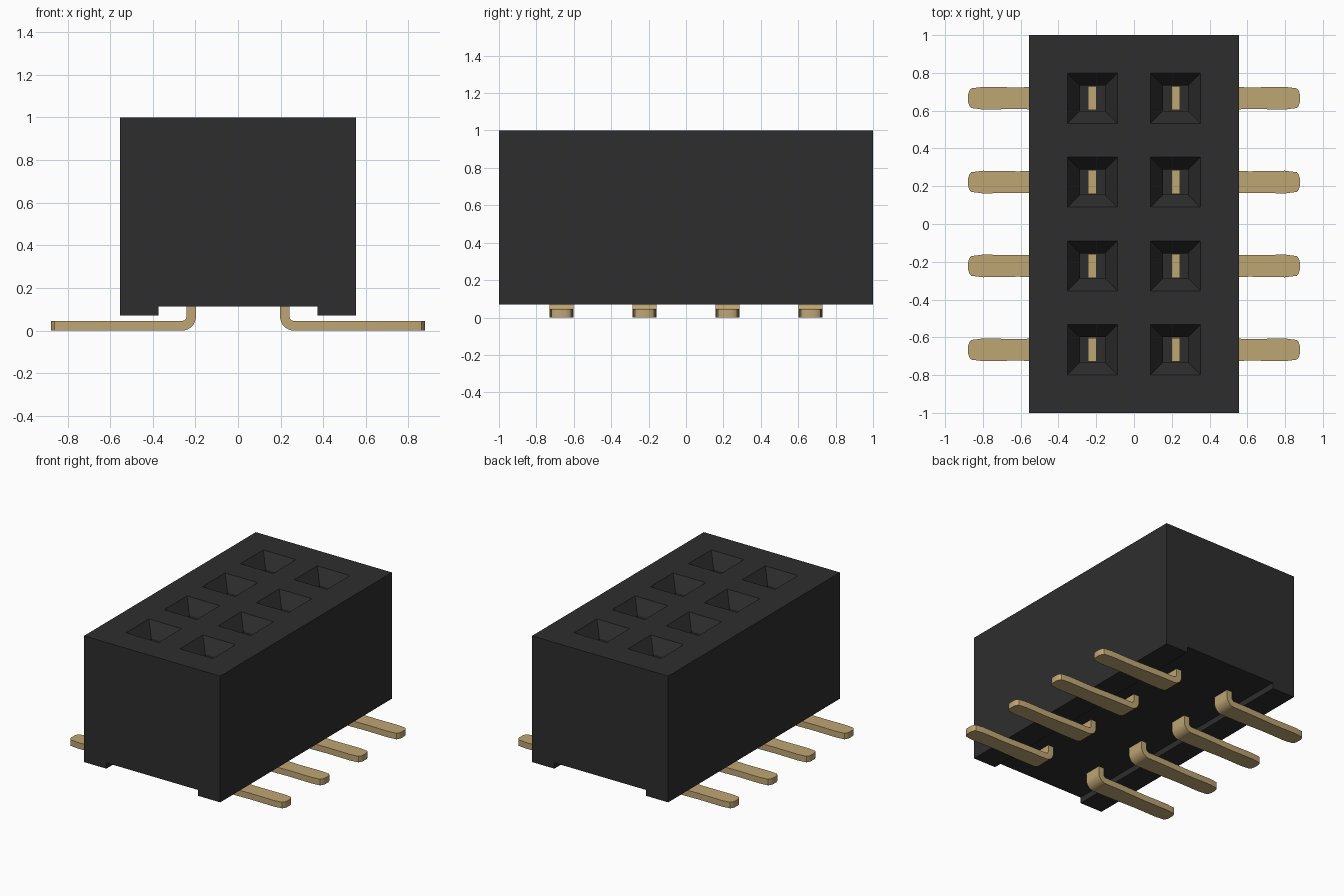
import bpy, bmesh, math

cube = bpy.data.objects.get("Cube")
if cube:
    bpy.data.objects.remove(cube, do_unlink=True)


def material(name, rgb, roughness):
    m = bpy.data.materials.new(name)
    m.use_nodes = True
    bsdf = m.node_tree.nodes["Principled BSDF"]
    m.diffuse_color = (*rgb, 1)
    bsdf.inputs["Base Color"].default_value = (*rgb, 1)
    bsdf.inputs["Roughness"].default_value = roughness
    return m


BLACK = material("black plastic", (0.027, 0.027, 0.027), 0.6)
GOLD = material("gold metal", (0.52, 0.38, 0.175), 0.5)


def add_object(name, bm, mat):
    bmesh.ops.recalc_face_normals(bm, faces=bm.faces)
    mesh = bpy.data.meshes.new(name)
    bm.to_mesh(mesh)
    bm.free()
    mesh.materials.append(mat)
    obj = bpy.data.objects.new(name, mesh)
    bpy.context.collection.objects.link(obj)
    return obj


def loft(bm, rings):
    """Skin a list of equal-length point rings and cap both ends."""
    loops = [[bm.verts.new(p) for p in ring] for ring in rings]
    for a, b in zip(loops, loops[1:]):
        for i in range(len(a)):
            j = (i + 1) % len(a)
            bm.faces.new((a[i], a[j], b[j], b[i]))
    bm.faces.new(loops[0])
    bm.faces.new(loops[-1])


ROW_X = 0.22
PITCH = 0.444
ROWS_Y = [(i - 1.5) * PITCH for i in range(4)]

# Housing: a block with a shallow channel along the underside
half = [(0.555, 1.0), (0.555, 0.07), (0.373, 0.07), (0.373, 0.113)]
section = half + [(-x, z) for x, z in reversed(half)]
bm = bmesh.new()
loft(bm, [[(x, y, z) for x, z in section] for y in (-1, 1)])
housing = add_object("housing", bm, BLACK)

# Sockets: tapered mouth leading into a square shaft
bm = bmesh.new()
for side in (-1, 1):
    for y in ROWS_Y:
        levels = [(0.143, 1.015), (0.133, 1.0), (0.067, 0.9), (0.067, 0.2)]
        loft(bm, [[(side * ROW_X + u * r, y + v * r, z)
                   for u, v in ((-1, -1), (1, -1), (1, 1), (-1, 1))]
                  for r, z in levels])
cutter = add_object("socket_cutter", bm, BLACK)
cutter.hide_render = True
cut = housing.modifiers.new("sockets", "BOOLEAN")
cut.operation = "DIFFERENCE"
cut.solver = "EXACT"
cut.object = cutter
bpy.context.view_layer.objects.active = housing
bpy.ops.object.modifier_apply(modifier=cut.name)
bpy.data.objects.remove(cutter, do_unlink=True)

# Pins: flat strip down the shaft, bent outward into a foot with a rounded tip
THICK = 0.045
OUTER = 0.065
BEND_X = ROW_X - THICK / 2 + OUTER


def pin(name, side, y):
    # Each station is the outer point, the inner point and the half width
    stations = [((BEND_X - OUTER, 0.6), (BEND_X - OUTER + THICK, 0.6), 0.063)]
    for k in range(9):
        a = math.pi * (1 + k / 16)
        c, s = math.cos(a), math.sin(a)
        inner = OUTER - THICK
        stations.append(((BEND_X + OUTER * c, OUTER + OUTER * s),
                         (BEND_X + inner * c, OUTER + inner * s), 0.065))
    for x, w in ((0.38, 0.065), (0.61, 0.057), (0.8, 0.06),
                 (0.862, 0.052), (0.872, 0.04), (0.878, 0.02)):
        stations.append(((x, 0), (x, THICK), w))
    bm = bmesh.new()
    loft(bm, [[(side * o[0], y - w, o[1]), (side * o[0], y + w, o[1]),
               (side * i[0], y + w, i[1]), (side * i[0], y - w, i[1])]
              for o, i, w in stations])
    obj = add_object(name, bm, GOLD)
    bpy.ops.object.select_all(action="DESELECT")
    obj.select_set(True)
    bpy.context.view_layer.objects.active = obj
    bpy.ops.object.shade_smooth_by_angle(angle=math.radians(30))


for side, label in ((1, "left"), (-1, "right")):
    for n, y in enumerate(ROWS_Y, 1):
        pin(f"{label}_pin_{n}", side, y)
